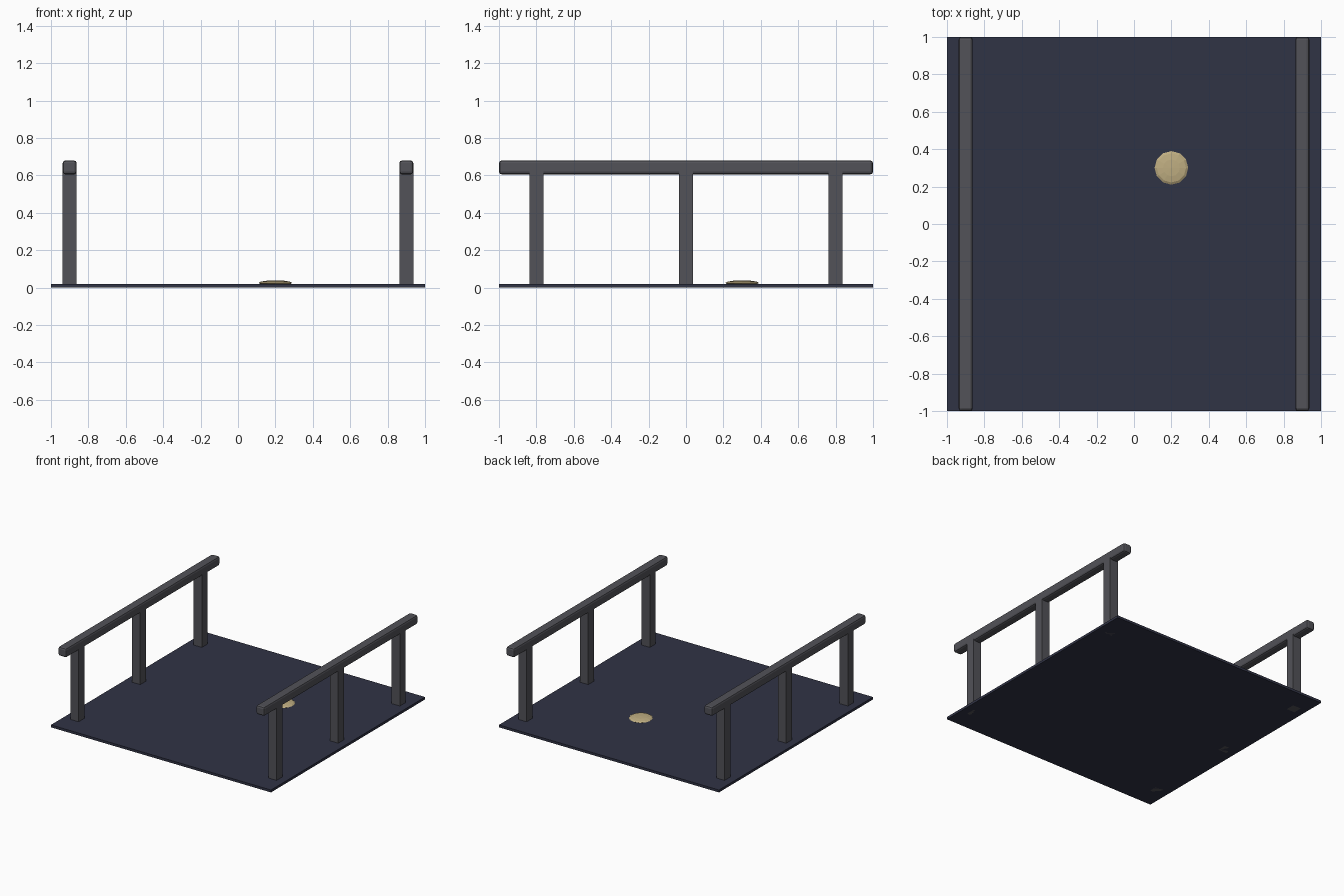
import bpy

if "Cube" in bpy.data.objects:
    bpy.data.objects.remove(bpy.data.objects["Cube"])


def material(name, color):
    m = bpy.data.materials.new(name)
    m.diffuse_color = (*color, 1)
    m.use_nodes = True
    m.node_tree.nodes["Principled BSDF"].inputs["Base Color"].default_value = m.diffuse_color
    return m


floor_mat = material("dark_blue", (0.030, 0.033, 0.060))
metal_mat = material("dark_grey", (0.085, 0.085, 0.098))
tan_mat = material("tan", (0.52, 0.42, 0.22))


def box(name, lo, hi, mat, bevel=0.0):
    bpy.ops.mesh.primitive_cube_add(size=1, location=[(a + b) / 2 for a, b in zip(lo, hi)])
    ob = bpy.context.object
    ob.name = name
    ob.scale = [b - a for a, b in zip(lo, hi)]
    bpy.ops.object.transform_apply(location=False, rotation=False, scale=True)
    ob.data.materials.append(mat)
    if bevel:
        mod = ob.modifiers.new("bevel", 'BEVEL')
        mod.width = bevel
        mod.segments = 2
    return ob


# Thin floor plate
box("floor", (-1, -1, 0), (1, 1, 0.02), floor_mat)

# Railings: three posts and a rounded handrail on each side
W = 0.0375
for side, x in (("left", -0.9), ("right", 0.9)):
    for i, y in enumerate((-0.8, 0, 0.8)):
        box(f"{side}_post_{i + 1}", (x - W, y - W, 0), (x + W, y + W, 0.64), metal_mat)
    box(f"{side}_handrail", (x - W, -1, 0.605), (x + W, 1, 0.68), metal_mat, 0.015)

# Small flattened dome on the floor
bpy.ops.mesh.primitive_uv_sphere_add(segments=12, ring_count=6, radius=1, location=(0.2, 0.3, 0.025))
dome = bpy.context.object
dome.name = "floor_lamp_dome"
dome.scale = (0.09, 0.09, 0.014)
bpy.ops.object.transform_apply(location=False, rotation=False, scale=True)
dome.data.materials.append(tan_mat)
